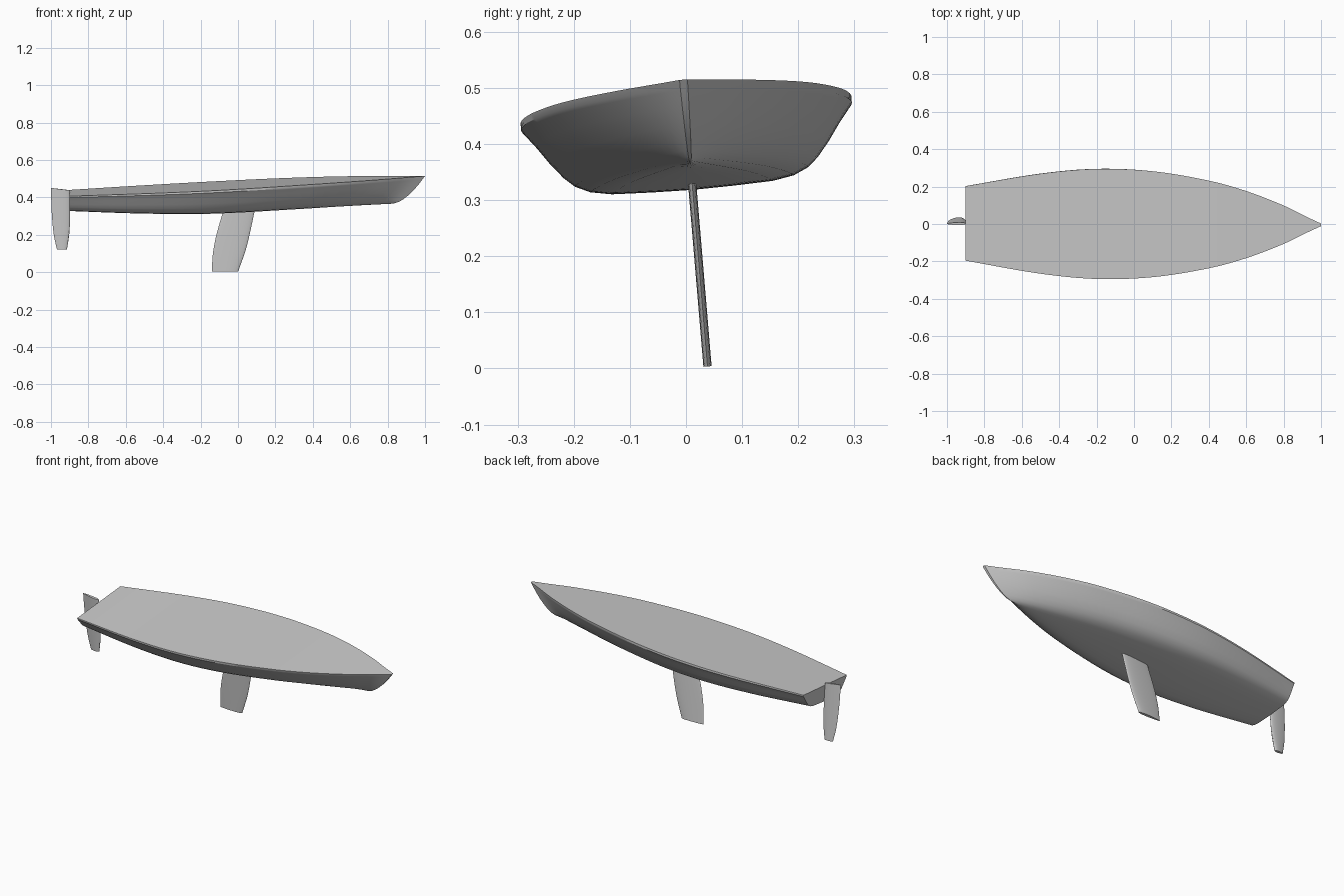
import bpy, bmesh, math
from mathutils import Matrix

if "Cube" in bpy.data.objects:
    bpy.data.objects.remove(bpy.data.objects["Cube"])

grey = bpy.data.materials.new("light_grey")
grey.use_nodes = True
grey.diffuse_color = (0.6, 0.6, 0.6, 1)
grey.node_tree.nodes["Principled BSDF"].inputs["Base Color"].default_value = (0.6, 0.6, 0.6, 1)

# The whole boat heels slightly about its long axis
PIVOT = Matrix.Translation((0, 0, 0.46))
HEEL = PIVOT @ Matrix.Rotation(math.radians(4.8), 4, 'X') @ PIVOT.inverted()


def curve(points, x):
    """Smooth interpolation through (x, value) points."""
    x = min(max(x, points[0][0]), points[-1][0])
    last = len(points) - 1
    i = next(k for k in range(last) if x <= points[k + 1][0])

    def slope(k):
        a, b = points[max(k - 1, 0)], points[min(k + 1, last)]
        return (b[1] - a[1]) / (b[0] - a[0])

    (x0, y0), (x1, y1) = points[i], points[i + 1]
    h = x1 - x0
    s = (x - x0) / h
    return (y0 * (1 + 2 * s) * (1 - s) ** 2 + slope(i) * h * s * (1 - s) ** 2
            + y1 * s * s * (3 - 2 * s) - slope(i + 1) * h * s * s * (1 - s))


def loft(name, rings, cap_pairs):
    """Skin closed rings; close both ends with strips between mirrored points."""
    bm = bmesh.new()
    rows = [[bm.verts.new(p) for p in ring] for ring in rings]
    n = len(rows[0])
    for a, b in zip(rows, rows[1:]):
        for i in range(n):
            j = (i + 1) % n
            bm.faces.new((a[i], a[j], b[j], b[i]))
    for row in (rows[0], rows[-1]):
        if cap_pairs:
            for i in range(n // 2):
                quad = (row[i], row[i + 1], row[n - 2 - i], row[n - 1 - i])
                bm.faces.new(list(dict.fromkeys(quad)))
        else:
            bm.faces.new(row)
    bmesh.ops.recalc_face_normals(bm, faces=bm.faces)
    mesh = bpy.data.meshes.new(name)
    bm.to_mesh(mesh)
    bm.free()
    mesh.materials.append(grey)
    mesh.transform(HEEL)
    obj = bpy.data.objects.new(name, mesh)
    bpy.context.collection.objects.link(obj)
    bpy.ops.object.select_all(action='DESELECT')
    obj.select_set(True)
    bpy.context.view_layer.objects.active = obj
    bpy.ops.object.shade_smooth_by_angle(angle=math.radians(32))
    return obj


# Hull: plan, sheer and keel lines along x, plus section shapes
BEAM = [(-0.9, 0.2), (-0.5, 0.268), (-0.2, 0.295), (0.1, 0.284), (0.4, 0.235),
        (0.6, 0.18), (0.8, 0.103), (0.92, 0.044), (1, 0.007)]
SHEER = [(-0.9, 0.423), (-0.2, 0.457), (0.4, 0.489), (1, 0.515)]
KEEL = [(-0.9, 0.332), (-0.5, 0.321), (-0.1, 0.319), (0.4, 0.339), (1, 0.366)]
STEM = [(0, 0.83), (0.1, 0.87), (0.5, 0.94), (1, 1.0)]
MIDSHIP = [(0, 0), (0.25, 0.01), (0.5, 0.03), (0.63, 0.08), (0.72, 0.17), (0.78, 0.29),
           (0.85, 0.48), (0.92, 0.7), (0.985, 0.88), (1, 0.92), (1, 1)]
BOW = [0, 0.12, 0.25, 0.37, 0.48, 0.6, 0.74, 0.87, 0.97, 0.99, 1]


def station(t):
    half = []
    beam = curve(BEAM, -0.9 + 1.9 * t)
    for (mid, v), bow in zip(MIDSHIP, BOW):
        x = -0.9 + t * (curve(STEM, v) + 0.9)
        low, top = curve(KEEL, -0.9 + 1.9 * t), curve(SHEER, x)
        width = beam * (mid + (bow - mid) * t ** 3)
        half.append((x, width, low + (top - low) * v))
    return [(x, -y, z) for x, y, z in reversed(half)] + half[1:]


STEPS = 48
loft("hull", [station(i / STEPS) for i in range(STEPS + 1)], True)


# Foils: a thin streamlined section swept between trailing and leading edges
def foil(name, trailing, leading, thickness, z_low, z_high, slant_top=0, steps=14):
    rings = []
    for k in range(steps + 1):
        z = z_low + (z_high - z_low) * k / steps
        back, front = curve(trailing, z), curve(leading, z)
        ring = []
        for i in range(24):
            a = 2 * math.pi * i / 24
            s = 0.5 + 0.5 * math.cos(a)
            y = thickness / 2 * math.sin(a) * (0.55 + 0.55 * s)
            ring.append((back + (front - back) * s, y, z - slant_top * s * k / steps))
        rings.append(ring)
    return loft(name, rings, False)


foil("keel_fin", [(0, -0.14), (0.1, -0.134), (0.2, -0.115), (0.34, -0.075)],
     [(0, 0), (0.13, 0.045), (0.34, 0.092)], 0.017, 0.002, 0.335)
foil("rudder", [(0.12, -0.968), (0.2, -0.985), (0.32, -0.996), (0.45, -1)],
     [(0.12, -0.915), (0.19, -0.904), (0.26, -0.899), (0.45, -0.899)],
     0.017, 0.12, 0.45, 0.012)
